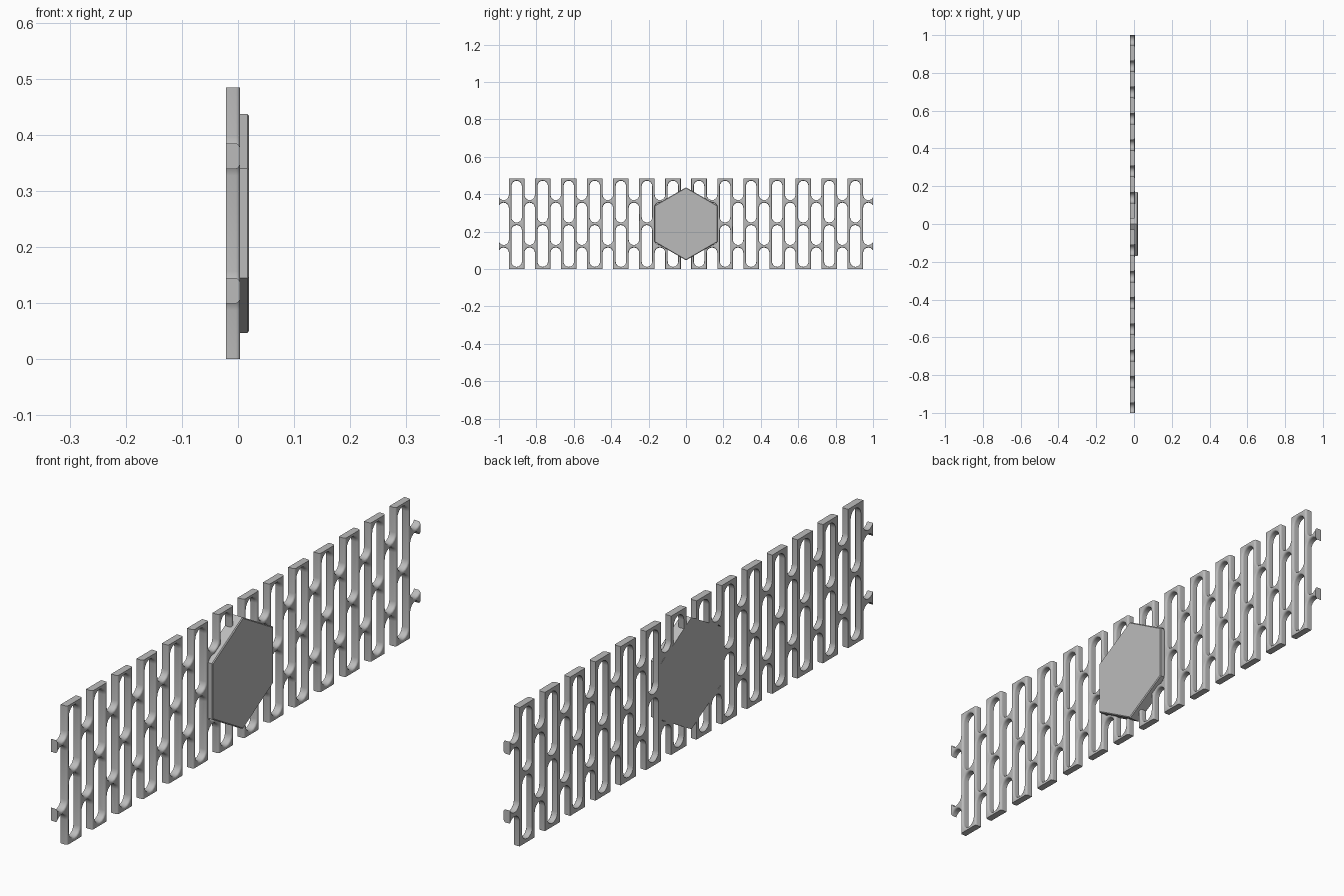
import bpy, bmesh
from math import sin, cos, pi

cube = bpy.data.objects.get("Cube")
if cube:
    bpy.data.objects.remove(cube)

grey = bpy.data.materials.new("plain grey")
grey.use_nodes = True
grey.diffuse_color = (0.5, 0.5, 0.5, 1)
grey.node_tree.nodes["Principled BSDF"].inputs["Base Color"].default_value = (0.5, 0.5, 0.5, 1)

HEIGHT = 0.484
MID = HEIGHT / 2
BACK, FRONT = -0.021, 0.004
PITCH = 0.1393            # distance between columns
COLUMNS = 14
R = 0.028                 # slot radius at the back
HALF_WALL = PITCH / 4 - R
FLARE = HALF_WALL - 0.0003
ARC = 8


def make_object(name, bm):
    bmesh.ops.recalc_face_normals(bm, faces=bm.faces)
    mesh = bpy.data.meshes.new(name)
    bm.to_mesh(mesh)
    bm.free()
    mesh.materials.append(grey)
    obj = bpy.data.objects.new(name, mesh)
    bpy.context.collection.objects.link(obj)
    return obj


def loft(bm, rings):
    """Skin a list of equal point rings and cap both ends."""
    rings = [[bm.verts.new(p) for p in ring] for ring in rings]
    for a, b in zip(rings, rings[1:]):
        for i in range(len(a)):
            j = (i + 1) % len(a)
            bm.faces.new((a[i], a[j], b[j], b[i]))
    bm.faces.new(rings[0])
    bm.faces.new(rings[-1])


def stadium(x, r, y, low, high):
    """Upright slot outline; low and high are the arc centres."""
    ring = []
    for i in range(2 * (ARC + 1)):
        a = pi * (i if i <= ARC else i - 1) / ARC
        ring.append((x, y + r * cos(a), (high if i <= ARC else low) + r * sin(a)))
    return ring


# Slot depth profile: straight wall, then a rounded flare towards the front
profile = [(BACK - 0.01, R)]
for k in range(5):
    a = k / 4 * pi / 2
    profile.append((-0.004 + 0.008 * sin(a), R + FLARE * (1 - cos(a))))
profile.append((FRONT + 0.01, R + FLARE))


def add_slot(bm, y, low, high):
    loft(bm, [stadium(x, r, y, low, high) for x, r in profile])


# Staggered slots: two per column, one and two open halves between columns
step = R + HALF_WALL
bridge = 0.122            # height of the bridge centre between columns
bm = bmesh.new()
for i in range(COLUMNS):
    y = (i - (COLUMNS - 1) / 2) * PITCH
    add_slot(bm, y, 0.040, MID - step)
    add_slot(bm, y, MID + step, HEIGHT - 0.040)
for i in range(COLUMNS + 1):
    y = (i - COLUMNS / 2) * PITCH
    add_slot(bm, y, -0.1, bridge - step)
    add_slot(bm, y, bridge + step, HEIGHT - bridge - step)
    add_slot(bm, y, HEIGHT - bridge + step, HEIGHT + 0.1)
cutter = make_object("slot_cutter", bm)
cutter.hide_render = True

# Lattice panel
bm = bmesh.new()
loft(bm, [[(x, -1, 0), (x, 1, 0), (x, 1, HEIGHT), (x, -1, HEIGHT)] for x in (BACK, FRONT)])
panel = make_object("lattice_panel", bm)
cut = panel.modifiers.new("slots", "BOOLEAN")
cut.operation = "DIFFERENCE"
cut.solver = "EXACT"
cut.object = cutter
bpy.context.view_layer.objects.active = panel
panel.select_set(True)
bpy.ops.object.modifier_apply(modifier=cut.name)
bpy.data.objects.remove(cutter)
bpy.ops.object.shade_smooth_by_angle(angle=pi / 6)


# Hexagonal badge plate with a chamfered front rim
def hexagon(x, r):
    return [(x, r * sin(i * pi / 3), MID + r * cos(i * pi / 3)) for i in range(6)]


bm = bmesh.new()
loft(bm, [hexagon(BACK - 0.0002, 0.195), hexagon(0.017, 0.195), hexagon(0.020, 0.191)])
make_object("hexagon_plate", bm)
